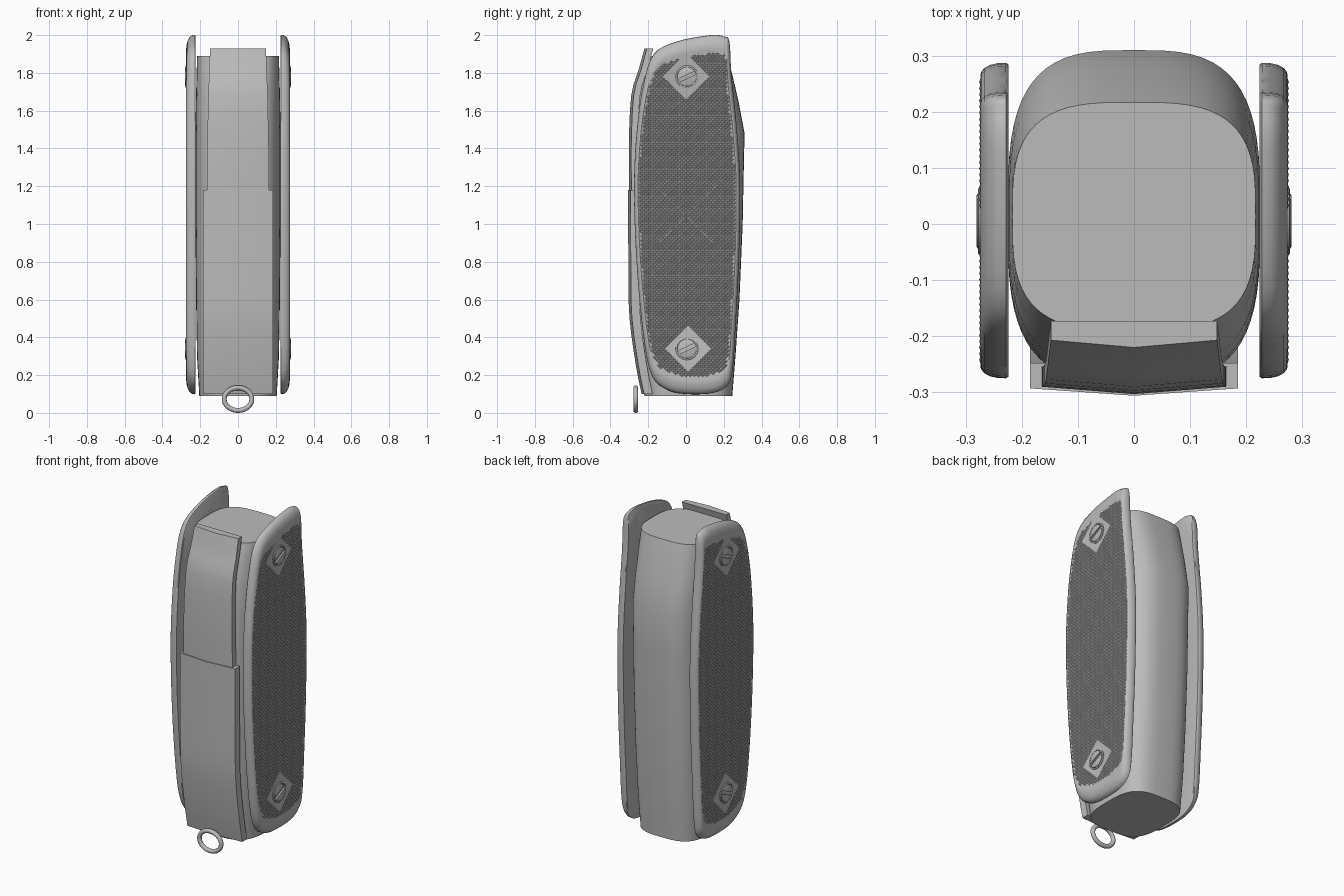
import bpy, bmesh, math
from mathutils import Vector

cube = bpy.data.objects.get("Cube")
if cube:
    bpy.data.objects.remove(cube, do_unlink=True)

metal = bpy.data.materials.new("plain_grey")
metal.use_nodes = True
GREY = (0.5, 0.5, 0.5, 1)
metal.diffuse_color = GREY
metal.node_tree.nodes["Principled BSDF"].inputs["Base Color"].default_value = GREY


def finish(name, bm, angle=30, mirror=False):
    """Turn a bmesh into a shaded, optionally mirrored object."""
    bmesh.ops.recalc_face_normals(bm, faces=bm.faces)
    mesh = bpy.data.meshes.new(name)
    bm.to_mesh(mesh)
    bm.free()
    mesh.materials.append(metal)
    obj = bpy.data.objects.new(name, mesh)
    bpy.context.collection.objects.link(obj)
    if angle:
        bpy.ops.object.select_all(action='DESELECT')
        obj.select_set(True)
        bpy.context.view_layer.objects.active = obj
        bpy.ops.object.shade_smooth_by_angle(angle=math.radians(angle))
    if mirror:
        obj.modifiers.new("mirror", 'MIRROR').use_mirror_merge = False
    return obj


def loft(bm, rings, closed=False):
    """Skin a list of equal-length point rings, capping the ends."""
    rows = [[bm.verts.new(p) for p in ring] for ring in rings]
    n = len(rows[0])
    pairs = list(zip(rows, rows[1:]))
    if closed:
        pairs.append((rows[-1], rows[0]))
    for a, b in pairs:
        for i in range(n):
            j = (i + 1) % n
            bm.faces.new((a[i], a[j], b[j], b[i]))
    if not closed:
        bm.faces.new(rows[0][::-1])
        bm.faces.new(rows[-1])


def smooth_path(pts, steps=4, closed=False):
    """Catmull-Rom resampling of a few control points."""
    pts = [Vector(p) for p in pts]
    n = len(pts)
    pick = (lambda i: pts[i % n]) if closed else (lambda i: pts[min(max(i, 0), n - 1)])
    out = []
    for i in range(n if closed else n - 1):
        a, b, c, d = (pick(i + k) for k in (-1, 0, 1, 2))
        for s in range(steps):
            t = s / steps
            out.append(0.5 * (2 * b + (c - a) * t + (2 * a - 5 * b + 4 * c - d) * t ** 2
                              + (3 * b - a - 3 * c + d) * t ** 3))
    if not closed:
        out.append(pts[-1])
    return out


# Core body: rounded-square sections (height, half width, front, back)
def core_ring(z, w, front, back, power=3.2, n=64):
    ring = []
    for k in range(n):
        a = math.tau * k / n
        c, s = math.cos(a), math.sin(a)
        x = math.copysign(abs(c) ** (2 / power), c) * w
        y = math.copysign(abs(s) ** (2 / power), s) * (back - front) / 2
        ring.append((x, y + (back + front) / 2, z))
    return ring


bm = bmesh.new()
loft(bm, [core_ring(*s) for s in (
    (0.09, 0.205, -0.22, 0.245), (0.3, 0.217, -0.25, 0.262), (0.6, 0.222, -0.272, 0.283),
    (1.0, 0.225, -0.282, 0.3), (1.25, 0.225, -0.283, 0.305), (1.48, 0.225, -0.277, 0.31),
    (1.65, 0.223, -0.258, 0.278), (1.8, 0.219, -0.225, 0.243), (1.89, 0.217, -0.19, 0.217))])
finish("grip_core", bm)


# Front straps: shallow V section (half width, front ridge y, height)
def strap(name, sections, thick):
    bm = bmesh.new()
    rings = []
    for w, y, z in smooth_path(sections, 3):
        edge = y + 0.013
        rings.append([(-w, edge, z), (0, y, z), (w, edge, z),
                      (w, edge + thick, z), (0, edge + thick, z), (-w, edge + thick, z)])
    loft(bm, rings)
    return finish(name, bm, 12)


strap("lower_front_strap", ((0.185, -0.235, 0.1), (0.185, -0.265, 0.25), (0.185, -0.299, 0.5),
                            (0.185, -0.305, 0.75), (0.185, -0.306, 1.18)), 0.045)
strap("upper_front_strap", ((0.165, -0.3, 1.1), (0.163, -0.303, 1.4), (0.157, -0.29, 1.68),
                            (0.152, -0.25, 1.82), (0.148, -0.22, 1.93)), 0.034)

# Side panels: outline (y, z) lofted outward with a rounded rim
OUTLINE = smooth_path((
    (0.13, 2.0), (0.2, 1.993), (0.23, 1.965), (0.24, 1.8), (0.27, 1.5), (0.287, 1.2), (0.28, 0.8),
    (0.262, 0.45), (0.247, 0.23), (0.22, 0.145), (0.14, 0.105), (0, 0.1), (-0.1, 0.122),
    (-0.18, 0.195), (-0.225, 0.4), (-0.262, 0.8), (-0.275, 1.2), (-0.26, 1.5), (-0.225, 1.74),
    (-0.17, 1.9), (-0.05, 1.966)), 4, True)
CENTRE = Vector((0.005, 1.05))


def scaled(s):
    return [CENTRE + (p - CENTRE) * s for p in OUTLINE]


bm = bmesh.new()
loft(bm, [[(x, p.x, p.y) for p in scaled(s)] for x, s in (
    (0.224, 0.99), (0.228, 1), (0.243, 0.998), (0.257, 0.987), (0.267, 0.967),
    (0.272, 0.945), (0.274, 0.925), (0.272, 0.915))])
finish("side_panels", bm, 40, True)

# Checkered field: small pyramids inside the rim, leaving diamonds round the screws
FIELD = scaled(0.9)
SCREW_Y, SCREW_Z = 0.005, (0.34, 1.78)


def inside(y, z):
    hit = False
    for a, b in zip(FIELD, FIELD[1:] + FIELD[:1]):
        if (a.y > z) != (b.y > z) and y < a.x + (b.x - a.x) * (z - a.y) / (b.y - a.y):
            hit = not hit
    return hit


bm = bmesh.new()
r = 0.011
for row in range(int(2 / r)):
    for col in range(-14, 15):
        y, z = (2 * col + row % 2) * r, row * r
        near_screw = any(abs(y - SCREW_Y) + abs(z - s) < 0.12 for s in SCREW_Z)
        if near_screw or not inside(y, z):
            continue
        tip = bm.verts.new((0.276, y, z))
        base = [bm.verts.new((0.272, y + dy, z + dz))
                for dy, dz in ((r, 0), (0, r), (-r, 0), (0, -r))]
        for i in range(4):
            bm.faces.new((base[i], base[(i + 1) % 4], tip))
finish("checkered_field", bm, 0, True)

# Slotted screws: a collar and two half discs either side of a slanted slot
TILT = math.radians(25)
for label, sz in zip(("lower", "upper"), SCREW_Z):
    def place(x, y, z):
        return (x, SCREW_Y + y * math.cos(TILT) - z * math.sin(TILT),
                sz + y * math.sin(TILT) + z * math.cos(TILT))

    bm = bmesh.new()
    profile = ((0.27, 0.06), (0.276, 0.06), (0.278, 0.057), (0.278, 0.052), (0.27, 0.05))
    loft(bm, [[place(x, q * math.cos(math.tau * k / 32), q * math.sin(math.tau * k / 32))
               for x, q in profile] for k in range(32)], closed=True)
    finish(label + "_screw_collars", bm, 30, True)

    bm = bmesh.new()
    for side in (-1, 1):
        def half(x, q):
            start = math.asin(0.009 / q)
            return [place(x, q * math.cos(start + (math.pi - 2 * start) * k / 16),
                          side * q * math.sin(start + (math.pi - 2 * start) * k / 16))
                    for k in range(17)]
        loft(bm, [half(0.27, 0.049), half(0.279, 0.049), half(0.281, 0.045)])
    finish(label + "_screw_heads", bm, 30, True)

# Lanyard ring hanging at the front of the base
bm = bmesh.new()
rings = []
for k in range(48):
    a = math.tau * k / 48
    ring = []
    for m in range(12):
        b = math.tau * m / 12
        reach = 0.013 * math.cos(b)
        ring.append(((0.073 + reach) * math.cos(a), -0.266 + 0.013 * math.sin(b),
                     0.073 + (0.06 + reach) * math.sin(a)))
    rings.append(ring)
loft(bm, rings, closed=True)
finish("lanyard_ring", bm, 60)
